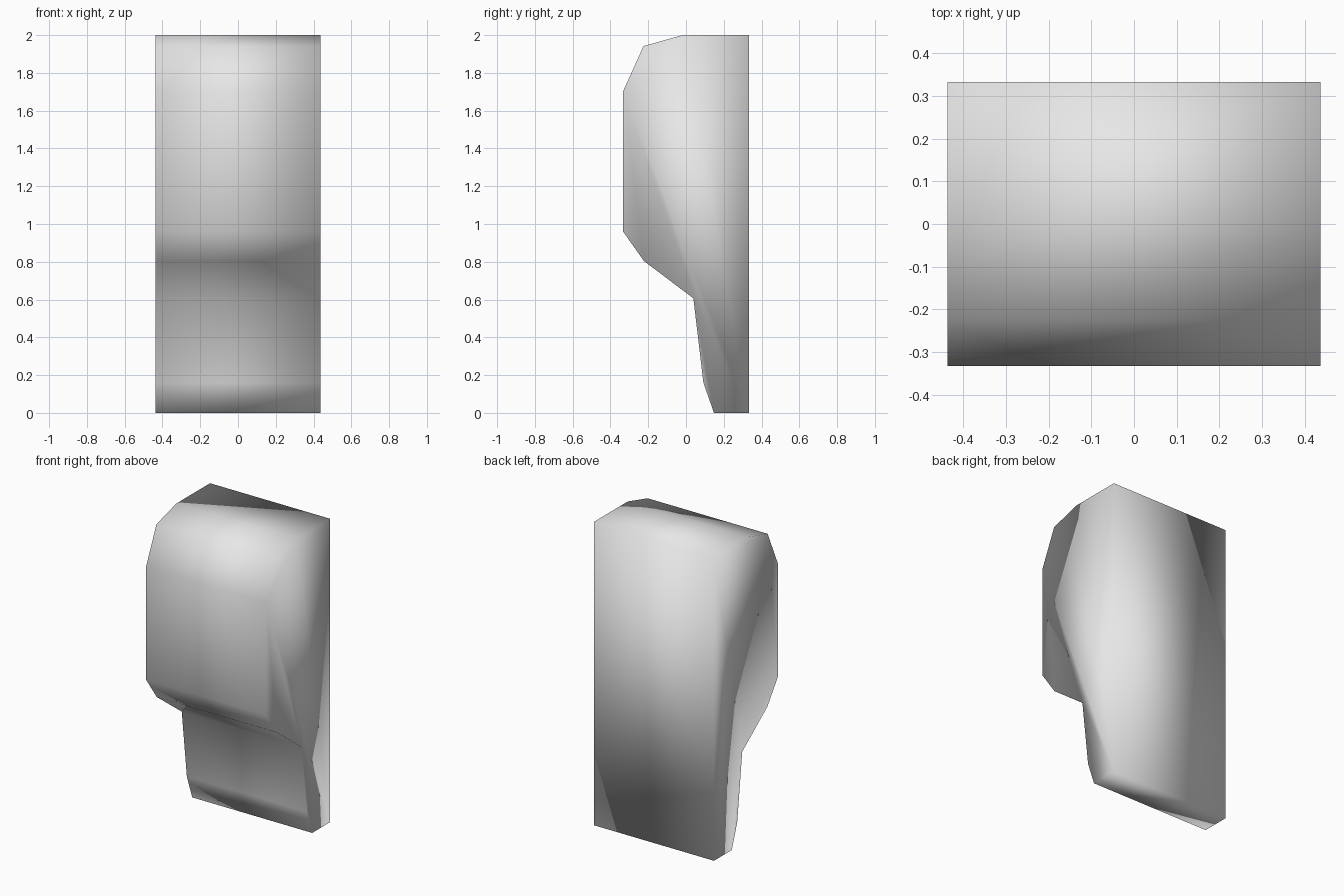
import bpy, bmesh

if "Cube" in bpy.data.objects:
    bpy.data.objects.remove(bpy.data.objects["Cube"])

HALF_WIDTH = 0.4375

# Side profile (y, z): flat back, narrow foot, bulging upper front
PROFILE = [
    (0.333, 0.0), (0.148, 0.0), (0.092, 0.16), (0.039, 0.607),
    (-0.222, 0.803), (-0.333, 0.96), (-0.333, 1.703),
    (-0.225, 1.942), (-0.018, 2.0), (0.333, 2.0),
]

# Extrude the profile across the width
bm = bmesh.new()
left = [bm.verts.new((-HALF_WIDTH, y, z)) for y, z in PROFILE]
right = [bm.verts.new((HALF_WIDTH, y, z)) for y, z in PROFILE]
n = len(PROFILE)
for i in range(n):
    j = (i + 1) % n
    bm.faces.new((left[i], left[j], right[j], right[i]))
bm.faces.new(left)
bm.faces.new(right[::-1])
bmesh.ops.recalc_face_normals(bm, faces=bm.faces[:])

# Soft shading over the whole block
for f in bm.faces:
    f.smooth = True

mesh = bpy.data.meshes.new("profiled_block")
bm.to_mesh(mesh)
bm.free()

grey = bpy.data.materials.new("light_grey")
grey.diffuse_color = (0.8, 0.8, 0.8, 1.0)
grey.use_nodes = True
grey.node_tree.nodes["Principled BSDF"].inputs["Base Color"].default_value = grey.diffuse_color
mesh.materials.append(grey)

block = bpy.data.objects.new("profiled_block", mesh)
bpy.context.collection.objects.link(block)
